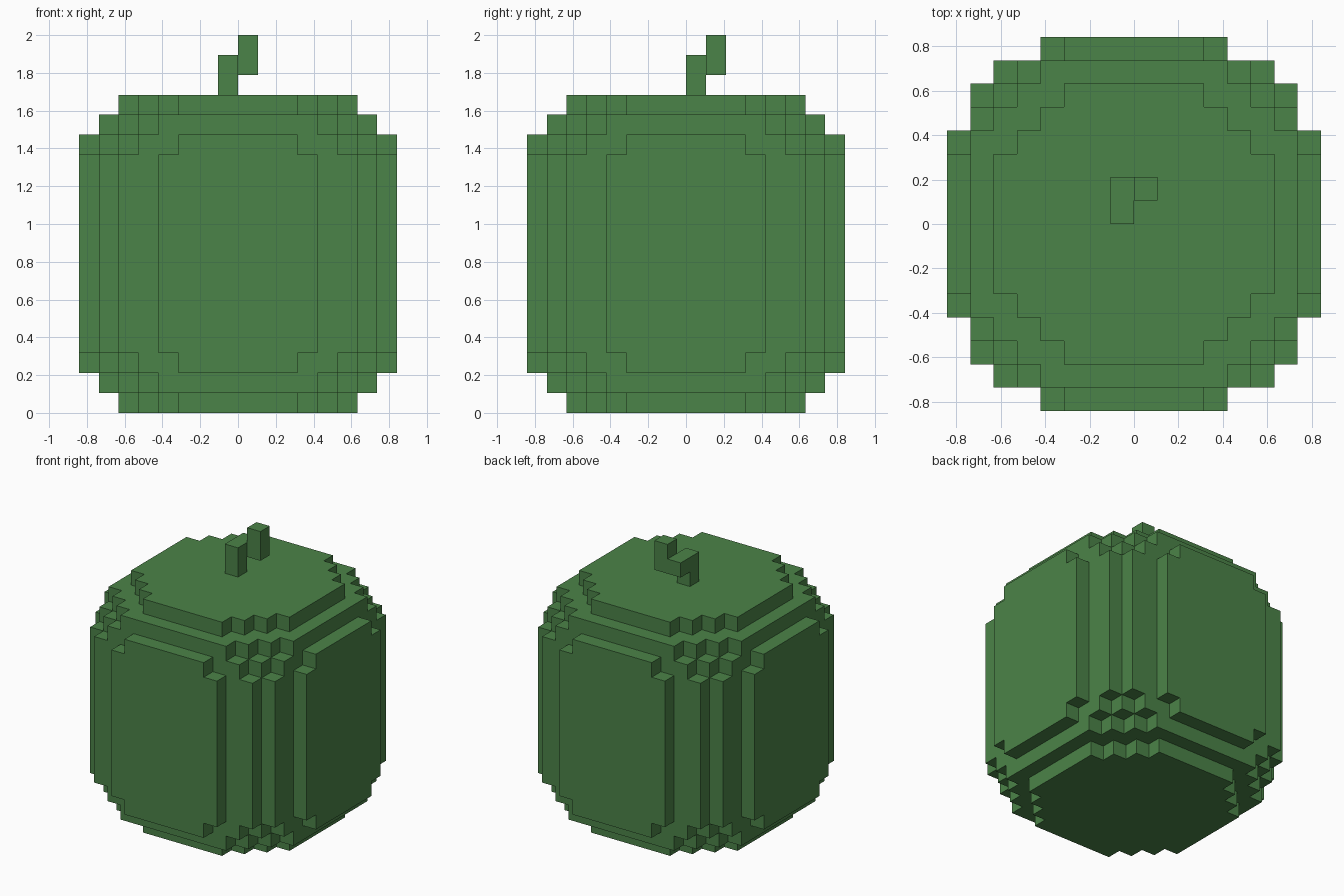
import bpy, bmesh
from mathutils import Vector

if "Cube" in bpy.data.objects:
    bpy.data.objects.remove(bpy.data.objects["Cube"], do_unlink=True)

UNIT = 2 / 19  # edge of one block

green = bpy.data.materials.new("leaf green")
green.use_nodes = True
colour = (0.0704, 0.227, 0.0648, 1)
green.diffuse_color = colour
green.node_tree.nodes["Principled BSDF"].inputs["Base Color"].default_value = colour


def block_object(name, xs, ys, zs, filled):
    """Welded outer skin of the filled cells of a grid cut at xs, ys, zs."""
    cuts = (xs, ys, zs)
    cells = {(i, j, k)
             for i in range(len(xs) - 1)
             for j in range(len(ys) - 1)
             for k in range(len(zs) - 1)
             if filled(*((c[n] + c[n + 1]) / 2 for c, n in zip(cuts, (i, j, k))))}
    bm = bmesh.new()
    corners = {}

    def corner(idx):
        if idx not in corners:
            corners[idx] = bm.verts.new(Vector([c[n] for c, n in zip(cuts, idx)]) * UNIT)
        return corners[idx]

    for cell in cells:
        for axis in range(3):
            u, v = (axis + 1) % 3, (axis + 2) % 3
            for side in (0, 1):
                neighbour = list(cell)
                neighbour[axis] += 2 * side - 1
                if tuple(neighbour) in cells:
                    continue
                loop = []
                for du, dv in ((0, 0), (1, 0), (1, 1), (0, 1)):
                    idx = list(cell)
                    idx[axis] += side
                    idx[u] += du
                    idx[v] += dv
                    loop.append(corner(tuple(idx)))
                bm.faces.new(loop if side else loop[::-1])
    mesh = bpy.data.meshes.new(name)
    bm.to_mesh(mesh)
    bm.free()
    mesh.materials.append(green)
    obj = bpy.data.objects.new(name, mesh)
    bpy.context.collection.objects.link(obj)
    return obj


# Body: half width of each row, from the middle row outwards, per layer
steps = (3, 4, 5, 6, 7, 8)
layers = (
    (5, (8, 8, 7, 7, 6, 4)),   # tall middle
    (6, (8, 7, 7, 6, 5, 3)),
    (7, (7, 7, 6, 5, 4, 0)),
    (8, (6, 5, 4, 3, 0, 0)),   # top and bottom caps
)


def in_body(x, y, z):
    rows = next(r for limit, r in layers if abs(z - 8) < limit)
    row = next(n for n, s in enumerate(steps) if abs(y) < s)
    return abs(x) < rows[row]


plan = [-s for s in reversed(steps)] + list(steps)
block_object("body", plan, plan, (0, 1, 2, 3, 13, 14, 15, 16), in_body)

# Stem: upright base, a joining block behind it, and a raised tip
stem_blocks = {(-1, 0, 16), (-1, 0, 17), (-1, 1, 17), (0, 1, 17), (0, 1, 18)}
block_object("stem", (-1, 0, 1), (0, 1, 2), (16, 17, 18, 19),
             lambda x, y, z: (x - 0.5, y - 0.5, z - 0.5) in stem_blocks)
